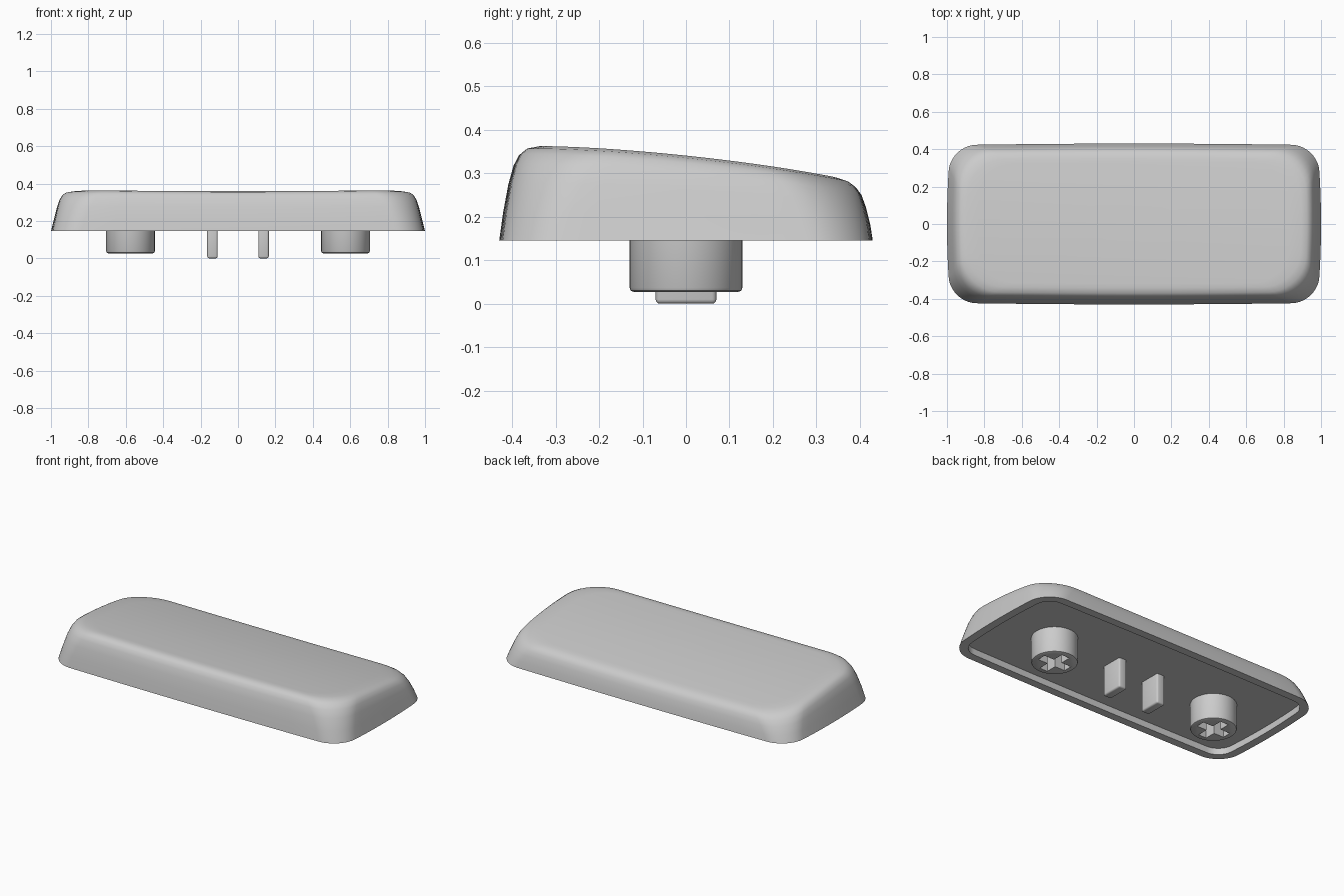
import bpy, bmesh, math
from mathutils import Vector

if "Cube" in bpy.data.objects:
    bpy.data.objects.remove(bpy.data.objects["Cube"], do_unlink=True)

gray = bpy.data.materials.new("plastic_gray")
gray.use_nodes = True
tone = (0.6, 0.6, 0.6, 1)
gray.diffuse_color = tone
gray.node_tree.nodes["Principled BSDF"].inputs["Base Color"].default_value = tone

RIM, FLOOR = 0.145, 0.185


def top_z(x, y):
    """Sloped top surface with a very slight dish along its length."""
    return 0.335 + 0.006 * (x / 0.9) ** 2 - 0.105 * y - 0.1 * y * y


def rounded_rect(hx, y0, y1, r, arc=10, side=10):
    """Rounded rectangle with gently bowed sides."""
    hy, yc = (y1 - y0) / 2, (y0 + y1) / 2
    corners = []
    for i, (sx, sy) in enumerate([(1, 1), (-1, 1), (-1, -1), (1, -1)]):
        c = Vector((sx * (hx - r), sy * (hy - r)))
        corners.append([c + r * Vector((math.cos(a), math.sin(a))) for a in
                        [(i + k / arc) * math.pi / 2 for k in range(arc + 1)]])
    pts = []
    for i, corner in enumerate(corners):
        pts += corner
        nxt = corners[(i + 1) % 4][0]
        pts += [corner[-1].lerp(nxt, k / side) for k in range(1, side)]
    return [Vector((p.x * (1 - 0.02 * (p.y / hy) ** 2),
                    yc + p.y * (1 - 0.02 * (p.x / hx) ** 2))) for p in pts]


def finish(name, bm):
    bmesh.ops.recalc_face_normals(bm, faces=bm.faces)
    mesh = bpy.data.meshes.new(name)
    bm.to_mesh(mesh)
    bm.free()
    ob = bpy.data.objects.new(name, mesh)
    bpy.context.collection.objects.link(ob)
    mesh.materials.append(gray)
    return ob


def smooth(ob, degrees=35):
    bpy.ops.object.select_all(action="DESELECT")
    ob.select_set(True)
    bpy.context.view_layer.objects.active = ob
    bpy.ops.object.shade_smooth_by_angle(angle=math.radians(degrees))


def loft(name, rings):
    """Skin equal-length rings and cap both ends."""
    bm = bmesh.new()
    loops = [[bm.verts.new(p) for p in ring] for ring in rings]
    n = len(loops[0])
    for a, b in zip(loops, loops[1:]):
        for i in range(n):
            j = (i + 1) % n
            bm.faces.new((a[i], a[j], b[j], b[i]))
    bm.faces.new(loops[0])
    bm.faces.new(loops[-1])
    return finish(name, bm)


def box(name, centre, size, bevel=0.0):
    bm = bmesh.new()
    bmesh.ops.create_cube(bm, size=1)
    bmesh.ops.scale(bm, vec=size, verts=bm.verts)
    bmesh.ops.translate(bm, vec=centre, verts=bm.verts)
    if bevel:
        bmesh.ops.bevel(bm, geom=bm.edges[:], offset=bevel, segments=3,
                        profile=0.5, affect="EDGES")
    return finish(name, bm)


# Cap shell: recessed underside, rim, tapering walls, rounded shoulder, top
inner = rounded_rect(0.95, -0.38, 0.38, 0.09)
rings = [[(p.x, p.y, z) for p in inner] for z in (FLOOR, RIM)]
walls = [  # height share, half length, front, back, corner radius
    (0.0, 1.0, -0.43, 0.43, 0.14),
    (0.3, 0.985, -0.421, 0.424, 0.15),
    (0.6, 0.97, -0.409, 0.414, 0.165),
    (0.8, 0.957, -0.397, 0.404, 0.18),
    (0.91, 0.943, -0.385, 0.392, 0.19),
    (0.97, 0.925, -0.37, 0.378, 0.195),
    (1.0, 0.895, -0.342, 0.352, 0.19),
]
for share, hx, y0, y1, r in walls:
    outline = rounded_rect(hx, y0, y1, r)
    rings.append([(p.x, p.y, RIM + share * (top_z(p.x, p.y) - RIM)) for p in outline])
for s in (0.93, 0.8, 0.6, 0.4, 0.2, 0.03):
    rings.append([(p.x * s, p.y * s, top_z(p.x * s, p.y * s)) for p in outline])
smooth(loft("cap_shell", rings))

# Paired stems with cross sockets, and paired fins between them
for side, sx in (("left", 1), ("right", -1)):
    x = sx * 0.575
    profile = [(0.12, 0.027), (0.127, 0.03), (0.13, 0.037), (0.13, FLOOR + 0.005)]
    circle = [2 * math.pi * k / 48 for k in range(48)]
    stem = loft(side + "_stem", [[(x + r * math.cos(a), r * math.sin(a), z)
                                  for a in circle] for r, z in profile])
    cutters = [box("socket_cutter", (x, 0, 0.09), size)
               for size in ((0.19, 0.055, 0.18), (0.055, 0.19, 0.18))]
    for cutter in cutters:
        cutter.hide_render = True
        mod = stem.modifiers.new("socket", "BOOLEAN")
        mod.operation, mod.solver, mod.object = "DIFFERENCE", "EXACT", cutter
    bpy.context.view_layer.objects.active = stem
    for mod in list(stem.modifiers):
        bpy.ops.object.modifier_apply(modifier=mod.name)
    for cutter in cutters:
        bpy.data.objects.remove(cutter, do_unlink=True)
    smooth(stem)

    height = FLOOR + 0.01
    smooth(box(side + "_fin", (sx * 0.137, 0, height / 2), (0.055, 0.14, height), 0.01))
